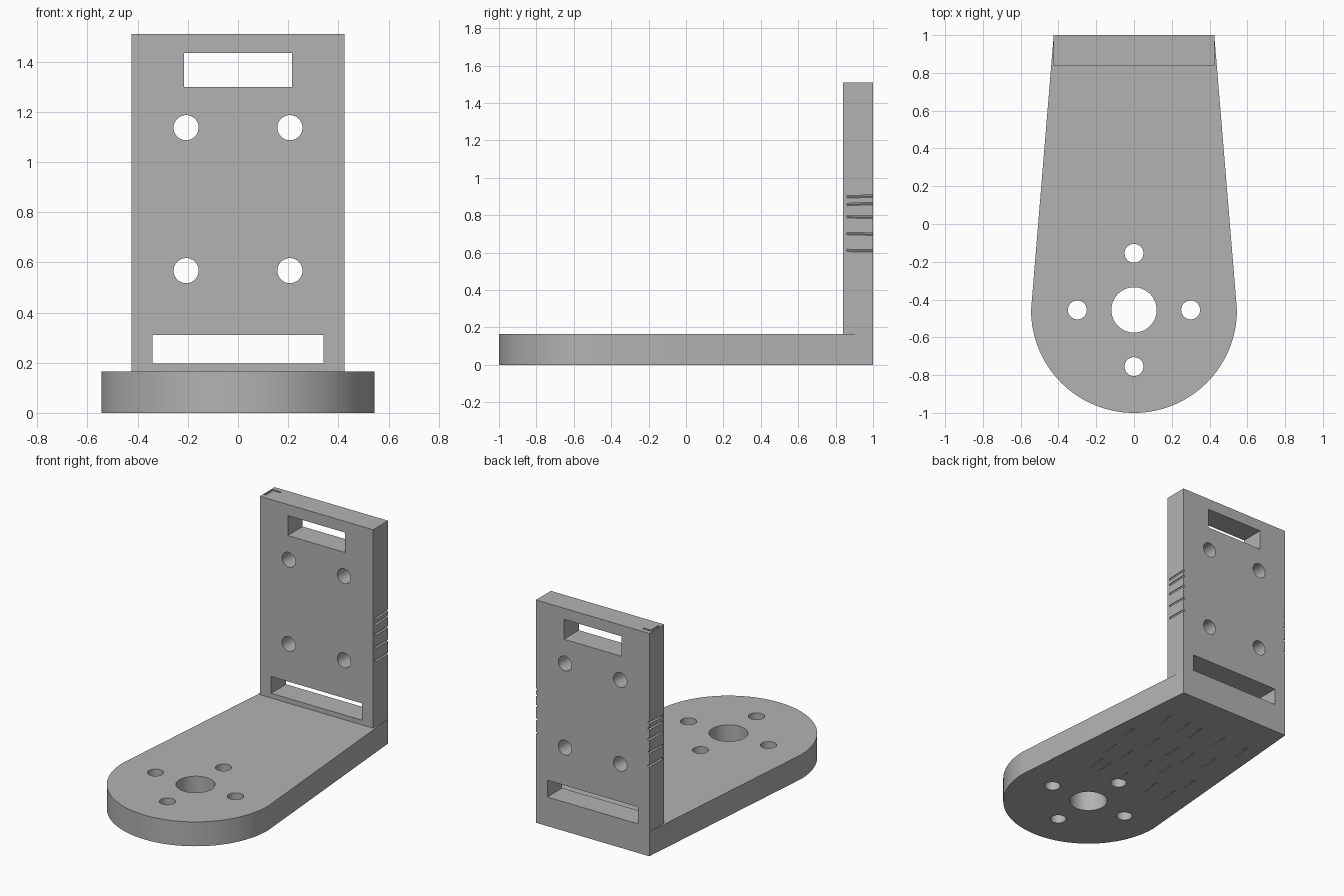
import bpy, bmesh, math, random
from mathutils import Matrix, Vector, Euler

cube = bpy.data.objects.get("Cube")
if cube:
    bpy.data.objects.remove(cube, do_unlink=True)
random.seed(4)

grey = bpy.data.materials.new("plain grey")
grey.use_nodes = True
colour = (0.45, 0.45, 0.45, 1)
grey.diffuse_color = colour
grey.node_tree.nodes["Principled BSDF"].inputs["Base Color"].default_value = colour

THICK, HEIGHT, HALF = 0.165, 1.51, 0.425
WALL_Y, PIVOT_Y, RADIUS = 0.84, -0.455, 0.545


def make_object(name, bm):
    bmesh.ops.recalc_face_normals(bm, faces=bm.faces)
    mesh = bpy.data.meshes.new(name)
    bm.to_mesh(mesh)
    bm.free()
    obj = bpy.data.objects.new(name, mesh)
    bpy.context.collection.objects.link(obj)
    mesh.materials.append(grey)
    return obj


def add_box(bm, centre, size, tilt=(0, 0, 0)):
    m = Matrix.LocRotScale(Vector(centre), Euler(tilt), Vector(size))
    bmesh.ops.create_cube(bm, size=1, matrix=m)


def add_drill(bm, centre, radius, tilt=(0, 0, 0)):
    m = Matrix.LocRotScale(Vector(centre), Euler(tilt), None)
    bmesh.ops.create_cone(bm, cap_ends=True, segments=48, radius1=radius,
                          radius2=radius, depth=0.5, matrix=m)


def cut(obj, bm):
    cutter = make_object("cutter", bm)
    cutter.hide_render = True
    mod = obj.modifiers.new("cut", "BOOLEAN")
    mod.operation, mod.solver, mod.object = "DIFFERENCE", "EXACT", cutter
    mod.use_self = True
    bpy.ops.object.select_all(action="DESELECT")
    bpy.context.view_layer.objects.active = obj
    obj.select_set(True)
    bpy.ops.object.modifier_apply(modifier=mod.name)
    bpy.data.objects.remove(cutter, do_unlink=True)
    bpy.ops.object.shade_smooth_by_angle(angle=math.radians(30))


# Tapered base plate with a round nose
bm = bmesh.new()
outline = [(HALF, 1), (-HALF, 1)]
for i in range(65):
    a = math.pi * (1 + i / 64)
    outline.append((RADIUS * math.cos(a), PIVOT_Y + RADIUS * math.sin(a)))
face = bm.faces.new([bm.verts.new((x, y, 0)) for x, y in outline])
top = bmesh.ops.extrude_face_region(bm, geom=[face])["geom"]
bmesh.ops.translate(bm, vec=(0, 0, THICK),
                    verts=[v for v in top if isinstance(v, bmesh.types.BMVert)])
base = make_object("base_plate", bm)

# Centre bore and four bolt holes
bm = bmesh.new()
add_drill(bm, (0, PIVOT_Y, 0), 0.12)
for i in range(4):
    a = i * math.pi / 2
    add_drill(bm, (0.3 * math.cos(a), PIVOT_Y + 0.3 * math.sin(a), 0), 0.05)
cut(base, bm)

# Shallow scratches on the underside
bm = bmesh.new()
for x in (-0.32, -0.16, 0.0, 0.16, 0.32):
    for y in (-0.05, 0.15, 0.4, 0.65):
        add_box(bm, (x + random.uniform(-0.05, 0.05), y + random.uniform(-0.03, 0.03), 0),
                (0.01, 0.13, 0.008), (0.04, 0, random.uniform(-0.1, 0.1)))
cut(base, bm)

# Upright wall
bm = bmesh.new()
add_box(bm, (0, (1 + WALL_Y) / 2, (HEIGHT + THICK) / 2),
        (2 * HALF, 1 - WALL_Y, HEIGHT - THICK))
wall = make_object("upright_wall", bm)

# Two strap slots and four screw holes
bm = bmesh.new()
add_box(bm, (0, 0.92, 1.367), (0.43, 0.5, 0.135))
add_box(bm, (0, 0.92, 0.254), (0.68, 0.5, 0.114))
for x in (-0.207, 0.207):
    for z in (0.567, 1.137):
        add_drill(bm, (x, 0.92, z), 0.05, (math.pi / 2, 0, 0))
cut(wall, bm)

# Worn grooves along both narrow sides, and a nick on the top edge
bm = bmesh.new()
for side in (-1, 1):
    for z in (0.61, 0.7, 0.79, 0.86, 0.9):
        add_box(bm, (side * HALF, 0.935, z), (0.022, 0.15, 0.012),
                (random.uniform(-0.03, 0.06), side * 0.4, 0))
add_box(bm, (-0.41, 0.92, HEIGHT), (0.012, 0.09, 0.012))
add_box(bm, (-0.385, 0.96, HEIGHT), (0.07, 0.012, 0.012))
cut(wall, bm)
